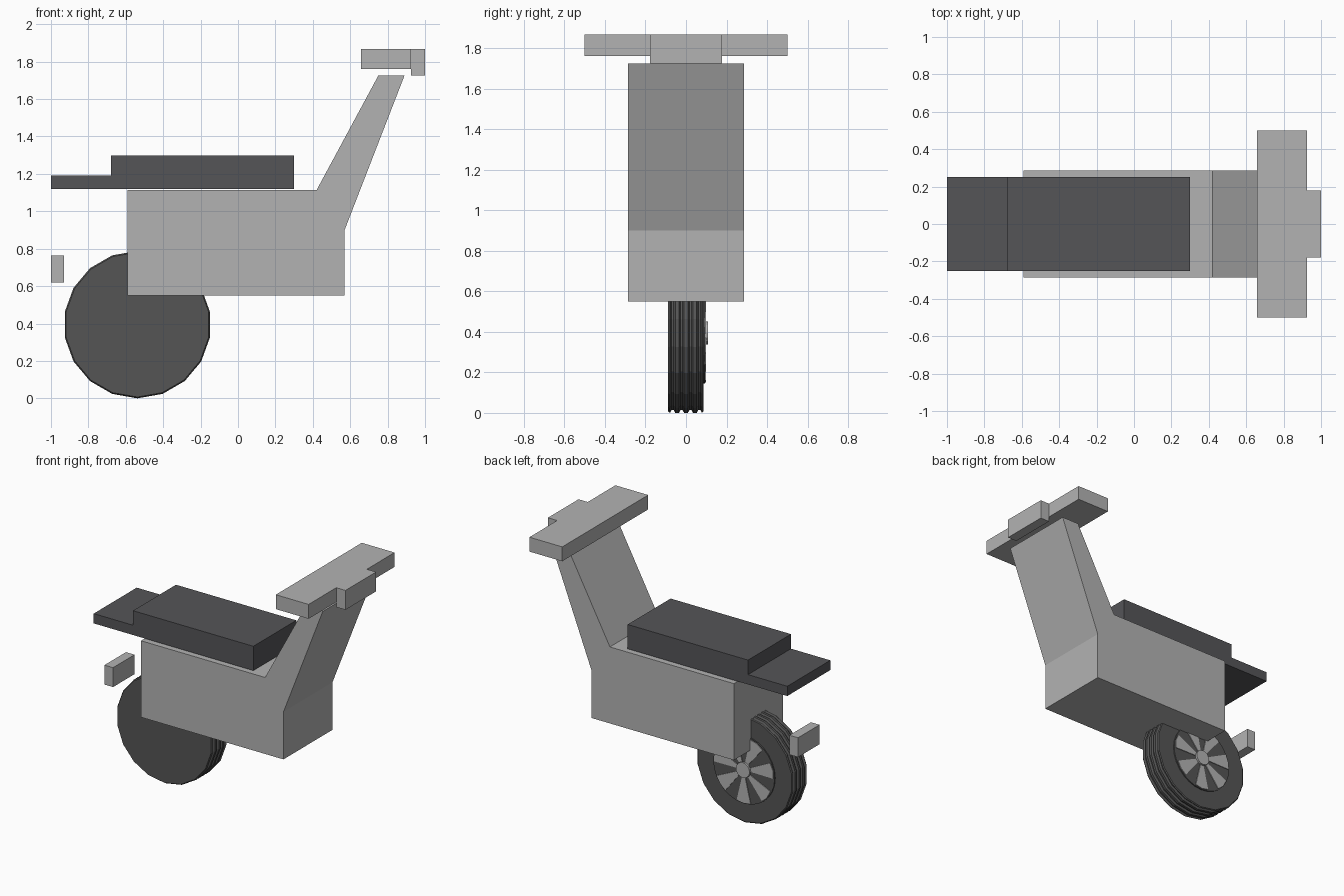
import bpy, bmesh, math

cube = bpy.data.objects.get("Cube")
if cube:
    bpy.data.objects.remove(cube, do_unlink=True)


def material(name, color):
    m = bpy.data.materials.new(name)
    m.use_nodes = True
    m.diffuse_color = (*color, 1)
    m.node_tree.nodes["Principled BSDF"].inputs["Base Color"].default_value = (*color, 1)
    return m


LIGHT = material("light grey", (0.45, 0.45, 0.45))
SEAT = material("dark seat grey", (0.09, 0.09, 0.097))
TYRE = material("dark tyre grey", (0.09, 0.09, 0.09))


def finish(name, bm, mat):
    bmesh.ops.recalc_face_normals(bm, faces=bm.faces[:])
    mesh = bpy.data.meshes.new(name)
    bm.to_mesh(mesh)
    bm.free()
    mesh.materials.append(mat)
    ob = bpy.data.objects.new(name, mesh)
    bpy.context.collection.objects.link(ob)
    return ob


def add_prism(bm, pts, y0, y1):
    """Extrude an (x, z) outline from y0 to y1."""
    face = bm.faces.new([bm.verts.new((x, y0, z)) for x, z in pts])
    ext = bmesh.ops.extrude_face_region(bm, geom=[face])
    for v in ext["geom"]:
        if isinstance(v, bmesh.types.BMVert):
            v.co.y = y1


def prism(name, pts, y0, y1, mat):
    bm = bmesh.new()
    add_prism(bm, pts, y0, y1)
    return finish(name, bm, mat)


def box(name, x0, x1, half_y, z0, z1, mat):
    return prism(name, [(x0, z0), (x1, z0), (x1, z1), (x0, z1)], -half_y, half_y, mat)


# Main body with the sloping steering column
prism("body", [(-0.59, 0.55), (0.57, 0.55), (0.57, 0.90), (0.89, 1.725),
               (0.75, 1.725), (0.42, 1.113), (-0.59, 1.113)], -0.285, 0.285, LIGHT)

# Seat with a lower rear shelf, as one stepped outline
prism("seat", [(-1.0, 1.118), (0.30, 1.118), (0.30, 1.297), (-0.68, 1.297),
               (-0.68, 1.19), (-1.0, 1.19)], -0.25, 0.25, SEAT)

# Handlebar, headlight and tail light
box("handlebar", 0.658, 0.925, 0.5, 1.762, 1.868, LIGHT)
box("headlight", 0.925, 1.0, 0.178, 1.725, 1.868, LIGHT)
box("tail_light", -1.0, -0.93, 0.125, 0.62, 0.763, LIGHT)

# Wheel
CX, CZ, R = -0.538, 0.394, 0.394


def ring_point(r, a):
    return CX + r * math.sin(a), CZ - r * math.cos(a)


def disc(name, r, n, y0, y1, mat):
    return prism(name, [ring_point(r, 2 * math.pi * i / n) for i in range(n)], y0, y1, mat)


# Tyre: revolved profile with four tread grooves
profile = [(R - 0.007, -0.089)]
for g in (-0.066, -0.022, 0.022, 0.066):
    profile += [(R, g - 0.013), (R - 0.014, g - 0.005), (R - 0.014, g + 0.005), (R, g + 0.013)]
profile.append((R - 0.007, 0.086))
bm = bmesh.new()
N = 18
loops = []
for r, y in profile:
    pts = [ring_point(r, 2 * math.pi * i / N) for i in range(N)]
    loops.append([bm.verts.new((x, y, z)) for x, z in pts])
for a, b in zip(loops, loops[1:]):
    for i in range(N):
        j = (i + 1) % N
        bm.faces.new((a[i], a[j], b[j], b[i]))
bm.faces.new(loops[0])
bm.faces.new(loops[-1])
finish("tyre", bm, TYRE)

# Rim disc, flared spokes and hub on the left face of the wheel
disc("rim", 0.25, 28, 0.08, 0.094, TYRE)
bm = bmesh.new()
for k in range(7):
    a, h = 2 * math.pi * k / 7, math.radians(13.5)
    add_prism(bm, [ring_point(0.06, a - h), ring_point(0.24, a - h), ring_point(0.245, a),
                   ring_point(0.24, a + h), ring_point(0.06, a + h)], 0.093, 0.099)
finish("spokes", bm, LIGHT)
disc("hub", 0.056, 16, 0.09, 0.109, LIGHT)
